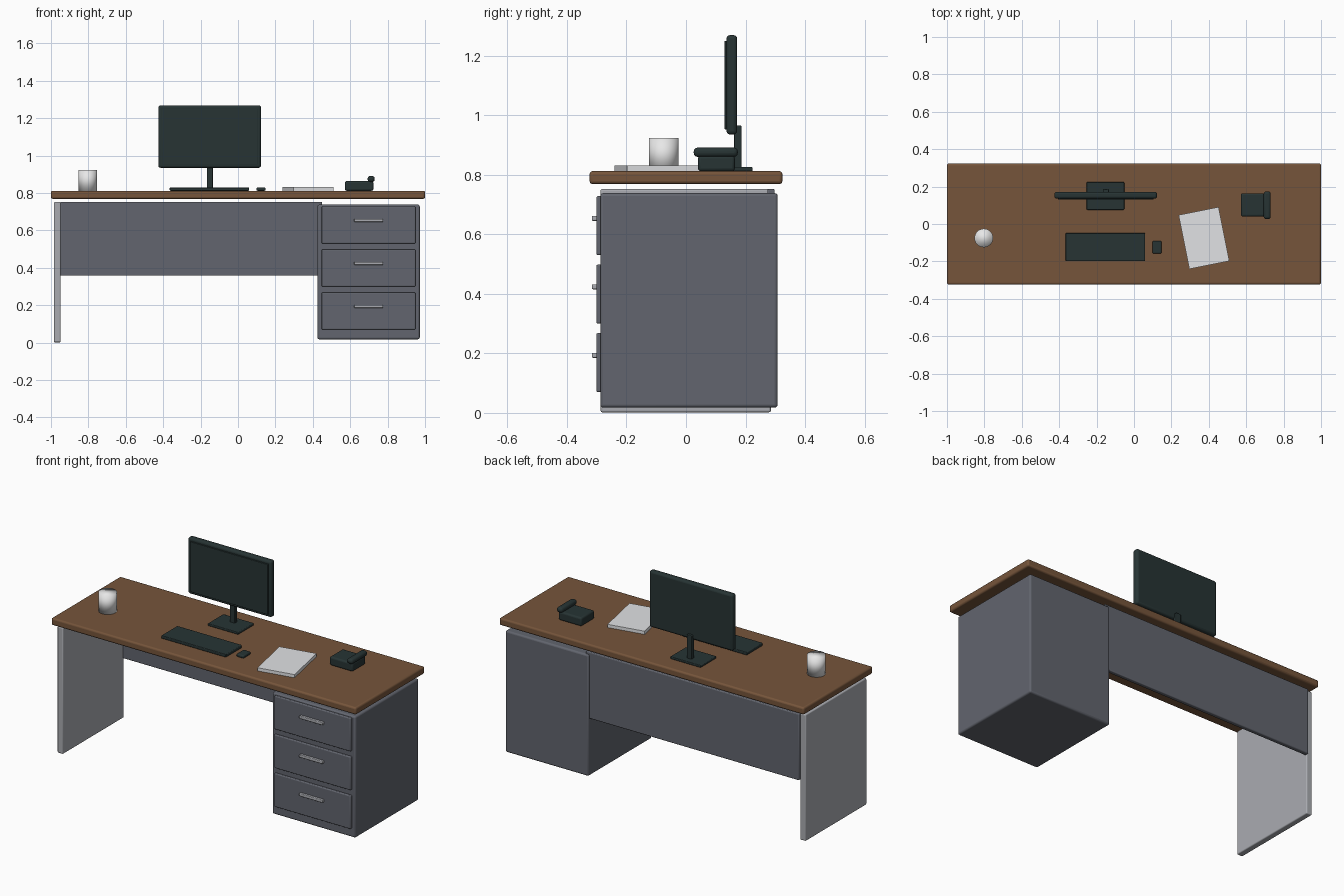
import bpy
import math

cube = bpy.data.objects.get("Cube")
if cube:
    bpy.data.objects.remove(cube, do_unlink=True)


def material(name, r, g, b):
    m = bpy.data.materials.new(name)
    m.use_nodes = True
    m.diffuse_color = (r, g, b, 1)
    m.node_tree.nodes["Principled BSDF"].inputs["Base Color"].default_value = (r, g, b, 1)
    return m


wood = material("brown wood", 0.18, 0.09, 0.043)
grey = material("dark grey metal", 0.122, 0.13, 0.156)
light = material("light grey metal", 0.4, 0.41, 0.44)
black = material("black plastic", 0.02, 0.034, 0.034)
white = material("white paper", 0.75, 0.76, 0.78)
china = material("white china", 0.85, 0.85, 0.85)


def box(name, xs, ys, zs, mat, bevel=0.005, turn=0):
    """Bevelled box given by its extent along each axis."""
    spans = (xs, ys, zs)
    bpy.ops.mesh.primitive_cube_add(size=1, location=[(a + b) / 2 for a, b in spans])
    ob = bpy.context.object
    ob.name = name
    ob.scale = [b - a for a, b in spans]
    ob.rotation_euler.z = math.radians(turn)
    bpy.ops.object.transform_apply(location=False, rotation=False, scale=True)
    ob.data.materials.append(mat)
    if bevel:
        mod = ob.modifiers.new("Rounded edges", "BEVEL")
        mod.width = bevel
        mod.segments = 3
        bpy.ops.object.shade_smooth_by_angle(angle=math.radians(35))
    return ob


TOP = 0.812

# Desk: top, side panel, back panel and drawer cabinet
box("desk_top", (-1, 1), (-0.324, 0.324), (0.769, TOP), wood, 0.01)
box("side_panel", (-0.985, -0.948), (-0.287, 0.285), (0.002, 0.752), light, 0.006)
box("modesty_panel", (-0.95, 0.45), (0.273, 0.298), (0.358, 0.752), grey)
box("drawer_cabinet", (0.425, 0.972), (-0.288, 0.308), (0.018, 0.738), grey, 0.01)

# Drawers with bar handles
for i in range(3):
    z = 0.07 + 0.23 * i
    box(f"drawer_front_{i + 1}", (0.447, 0.949), (-0.301, -0.28), (z, z + 0.198), grey)
    box(f"drawer_handle_{i + 1}", (0.621, 0.776), (-0.316, -0.298),
        (z + 0.115, z + 0.132), light, 0.004)

# Monitor
box("monitor_body", (-0.426, 0.123), (0.136, 0.172), (0.935, 1.269), black, 0.012)
box("monitor_screen", (-0.407, 0.104), (0.13, 0.145), (0.952, 1.25), black, 0.002)
box("monitor_neck", (-0.167, -0.134), (0.162, 0.187), (0.815, 0.965), black, 0.004)
box("monitor_base", (-0.253, -0.052), (0.076, 0.224), (TOP, 0.826), black, 0.004)

# Keyboard and mouse
box("keyboard", (-0.365, 0.06), (-0.199, -0.048), (TOP, 0.83), black, 0.004)
box("mouse", (0.099, 0.147), (-0.158, -0.09), (TOP, 0.83), black, 0.006)

# Paper stack, turned on the desk
box("paper_stack", (0.265, 0.483), (-0.222, 0.072), (TOP, 0.831), white, 0, 11.3)

# Telephone
box("phone_body", (0.572, 0.724), (0.04, 0.164), (TOP, 0.864), black, 0.01)
box("phone_handset", (0.693, 0.731), (0.026, 0.174), (0.86, 0.891), black, 0.013)

# Cup
bpy.ops.mesh.primitive_cylinder_add(vertices=24, radius=0.05, depth=0.112,
                                    location=(-0.803, -0.075, TOP + 0.056))
cup = bpy.context.object
cup.name = "cup"
cup.data.materials.append(china)
bpy.ops.object.shade_smooth()
